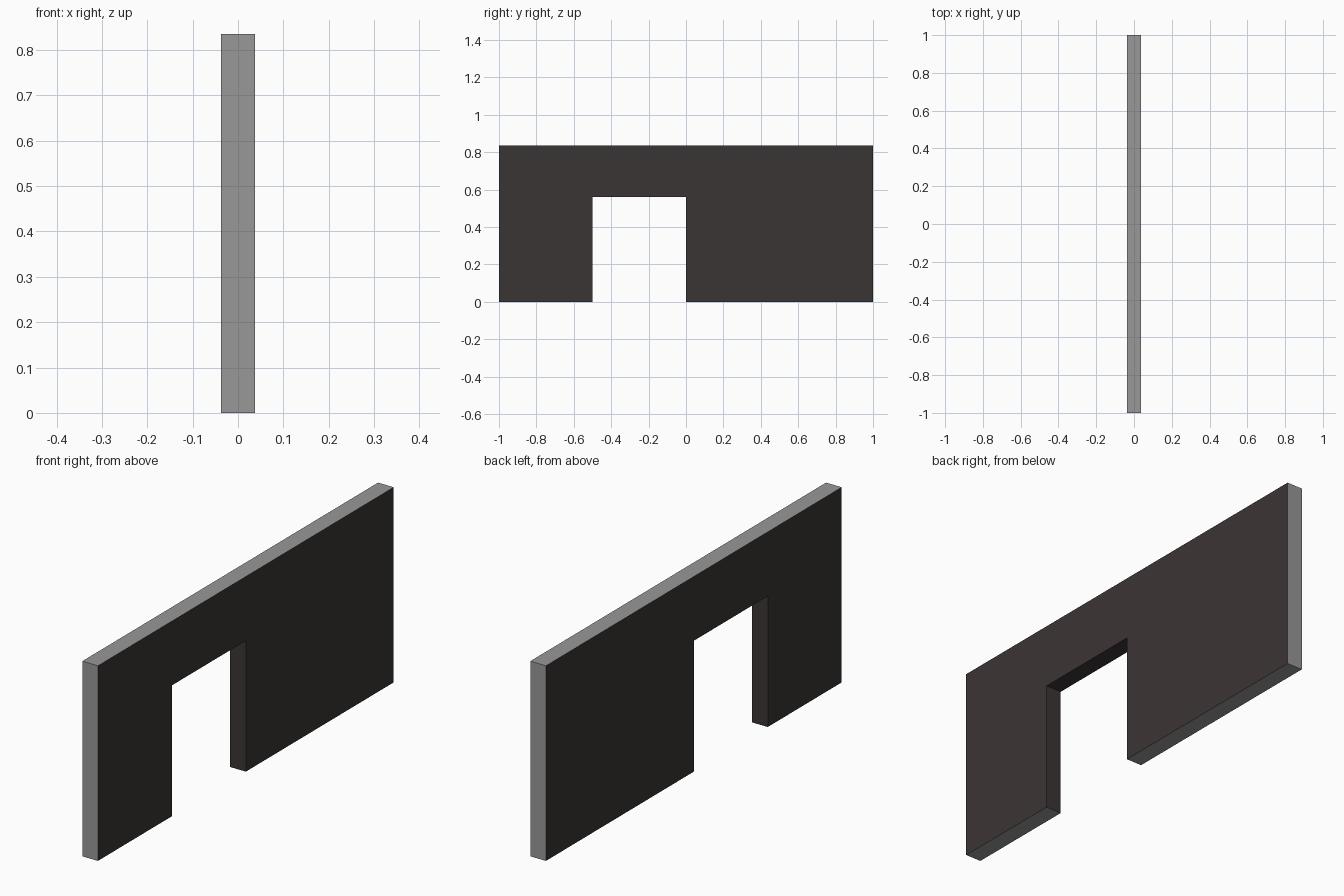
import bpy, bmesh

if "Cube" in bpy.data.objects:
    bpy.data.objects.remove(bpy.data.objects["Cube"])

HALF_LEN, HEIGHT, THICK = 1.0, 0.835, 0.074
DOOR_Y0, DOOR_Y1, DOOR_TOP = -0.5, 0.0, 0.56


def material(name, rgb):
    m = bpy.data.materials.new(name)
    m.diffuse_color = (*rgb, 1.0)
    m.use_nodes = True
    m.node_tree.nodes["Principled BSDF"].inputs["Base Color"].default_value = m.diffuse_color
    return m


dark = material("dark_brown_wall", (0.044, 0.035, 0.035))
grey = material("grey_edge", (0.314, 0.314, 0.314))

# Wall outline in the y-z plane, with the doorway as a notch
outline = [(-HALF_LEN, 0), (DOOR_Y0, 0), (DOOR_Y0, DOOR_TOP), (DOOR_Y1, DOOR_TOP),
           (DOOR_Y1, 0), (HALF_LEN, 0), (HALF_LEN, HEIGHT), (-HALF_LEN, HEIGHT)]

bm = bmesh.new()
face = bm.faces.new([bm.verts.new((-THICK / 2, y, z)) for y, z in outline])
ext = bmesh.ops.extrude_face_region(bm, geom=[face], use_keep_orig=True)
verts = [g for g in ext["geom"] if isinstance(g, bmesh.types.BMVert)]
bmesh.ops.translate(bm, verts=verts, vec=(THICK, 0, 0))
bmesh.ops.recalc_face_normals(bm, faces=bm.faces)

# Outer rim is grey; the broad sides and the doorway lining are dark
for f in bm.faces:
    c = f.calc_center_median()
    broad = abs(f.normal.x) > 0.5
    rim = abs(c.y) > HALF_LEN - 0.001 or c.z < 0.001 or c.z > HEIGHT - 0.001
    f.material_index = 1 if rim and not broad else 0

mesh = bpy.data.meshes.new("wall_with_doorway")
bm.to_mesh(mesh)
bm.free()
mesh.materials.append(dark)
mesh.materials.append(grey)
wall = bpy.data.objects.new("wall_with_doorway", mesh)
bpy.context.collection.objects.link(wall)
